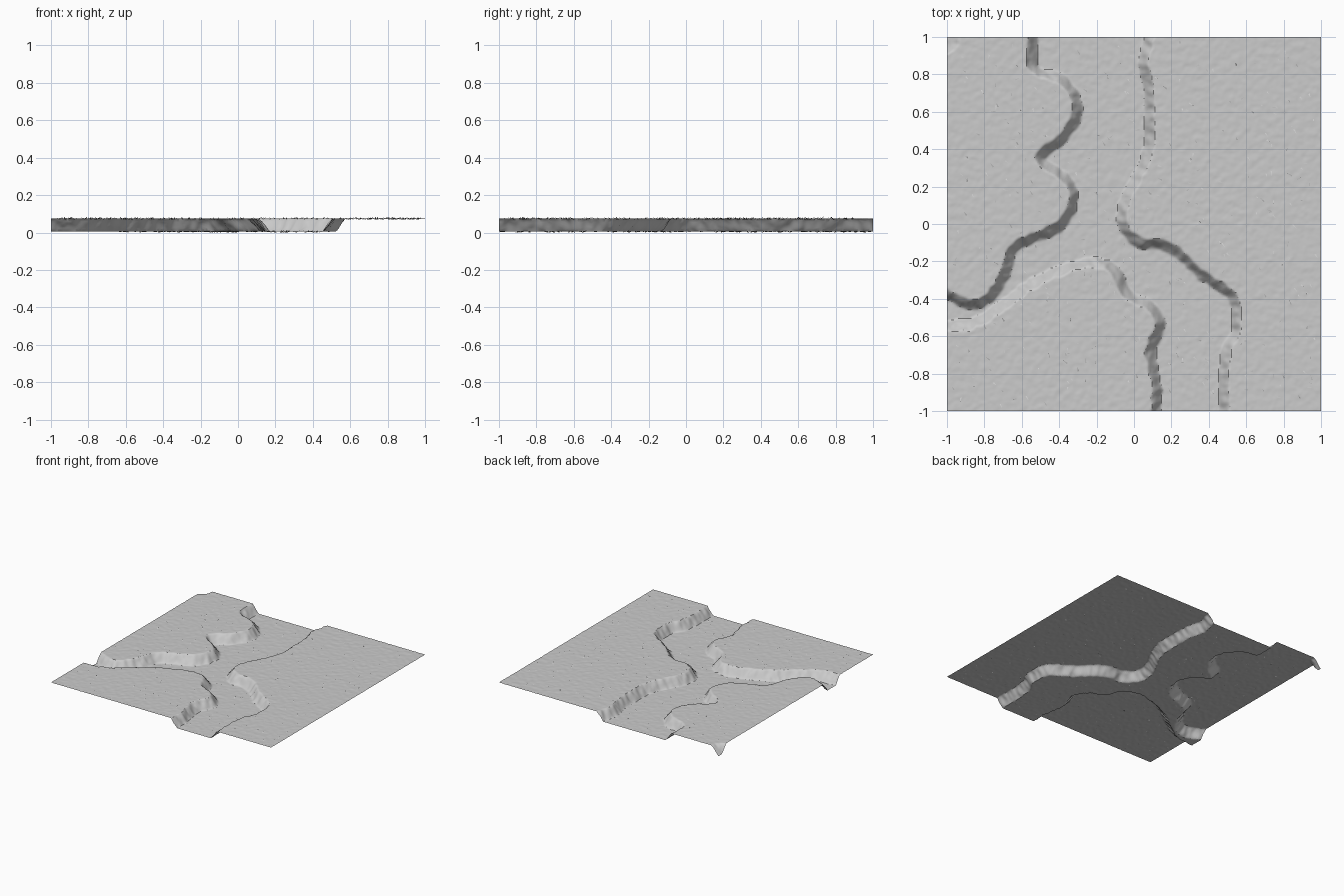
import bpy, bmesh, math, random
from mathutils import Vector, kdtree, noise

if "Cube" in bpy.data.objects:
    bpy.data.objects.remove(bpy.data.objects["Cube"])

random.seed(4)
TOP, BED, HALF = 0.083, 0.014, 0.027   # plateau height, river bed height, half bank width
N = 230                                # grid cells per side

# Mid-lines of the banks, each travelled with the river on the left hand
WEST = [(-.54, 1.2), (-.54, 1), (-.53, .83), (-.38, .77), (-.30, .62), (-.37, .47),
        (-.50, .35), (-.37, .25), (-.32, .13), (-.41, -.02), (-.63, -.12),
        (-.69, -.27), (-.78, -.40), (-.88, -.43), (-1, -.38), (-1.2, -.3)]
EAST = [(.48, -1.2), (.48, -1), (.48, -.80), (.50, -.66), (.54, -.58), (.53, -.40), (.36, -.27),
        (.23, -.15), (.14, -.11), (.02, -.10), (-.06, .0), (-.05, .12), (.02, .26),
        (.08, .42), (.08, .58), (.08, .72), (.05, .86), (.08, 1), (.09, 1.2)]
SOUTH = [(-1.2, -.55), (-1, -.54), (-.86, -.53), (-.72, -.45), (-.56, -.33), (-.40, -.25),
         (-.22, -.205), (-.10, -.25), (-.04, -.37), (.09, -.44), (.14, -.54), (.09, -.68),
         (.12, -.86), (.12, -1), (.12, -1.2)]
CORNER = [(-1.1, .90), (-1, .935), (-.975, .955), (-.965, 1), (-.95, 1.1)]


def bank(points):
    """Sample a smooth curve and return a signed-distance function (+ is river side)."""
    p = [Vector(q) for q in points]
    p = [2 * p[0] - p[1]] + p + [2 * p[-1] - p[-2]]
    samples = []
    for a, b, c, d in zip(p, p[1:], p[2:], p[3:]):
        for k in range(24):
            t = k / 24
            pos = 0.5 * (2 * b + (c - a) * t + (2 * a - 5 * b + 4 * c - d) * t * t
                         + (3 * b - a - 3 * c + d) * t ** 3)
            samples.append(pos)
    tree = kdtree.KDTree(len(samples))
    for i, s in enumerate(samples):
        tree.insert((s.x, s.y, 0), i)
    tree.balance()

    def signed(x, y):
        co, i, dist = tree.find((x, y, 0))
        tan = samples[min(i + 1, len(samples) - 1)] - samples[max(i - 1, 0)]
        side = tan.x * (y - co.y) - tan.y * (x - co.x)
        return math.copysign(dist, side)
    return signed


west, east, south, corner = map(bank, (WEST, EAST, SOUTH, CORNER))


def river(x, y):
    return max(min(west(x, y), east(x, y), south(x, y)), corner(x, y))


def height(x, y):
    ridge = 0.012 * noise.noise((x * 22, y * 22, 3))
    t = (river(x, y) + HALF + ridge) / (2 * HALF)
    t = min(max(t, 0), 1)
    bump = 0.0018 * noise.noise((x * 28, y * 28, 0)) + 0.001 * noise.noise((x * 60, y * 60, 7))
    return TOP + (BED - TOP) * t + bump


def finish(bm, name):
    me = bpy.data.meshes.new(name)
    bm.to_mesh(me)
    bm.free()
    ob = bpy.data.objects.new(name, me)
    bpy.context.collection.objects.link(ob)
    return ob


# Ground sheet with carved river channels
bm = bmesh.new()
bmesh.ops.create_grid(bm, x_segments=N, y_segments=N, size=1)
for v in bm.verts:
    v.co.z = height(v.co.x, v.co.y)
ground = finish(bm, "river_ground")
bpy.context.view_layer.objects.active = ground
ground.select_set(True)
bpy.ops.object.shade_smooth_by_angle(angle=math.radians(35))

# Small grass blades poking out of the ground
bm = bmesh.new()
for _ in range(430):
    x, y = random.uniform(-.97, .97), random.uniform(-.97, .97)
    if abs(river(x, y)) < 0.045:
        continue
    a = random.gauss(-0.8, 0.6) + random.choice((0, math.pi))
    run = Vector((math.cos(a), math.sin(a), 0)) * random.uniform(.02, .045)
    across = Vector((-run.y, run.x, 0)).normalized() * random.uniform(.003, .007)
    base = Vector((x, y, height(x, y)))
    tip = base + run * 0.6 + Vector((0, 0, random.uniform(.004, .010)))
    root = base - run * 0.4 - Vector((0, 0, .004))
    bm.faces.new([bm.verts.new(c) for c in (root - across, root + across, tip)])
finish(bm, "grass_blades")

# Rest the model on z = 0
low = min(v.co.z for o in bpy.data.objects for v in o.data.vertices)
for o in bpy.data.objects:
    for v in o.data.vertices:
        v.co.z -= low
